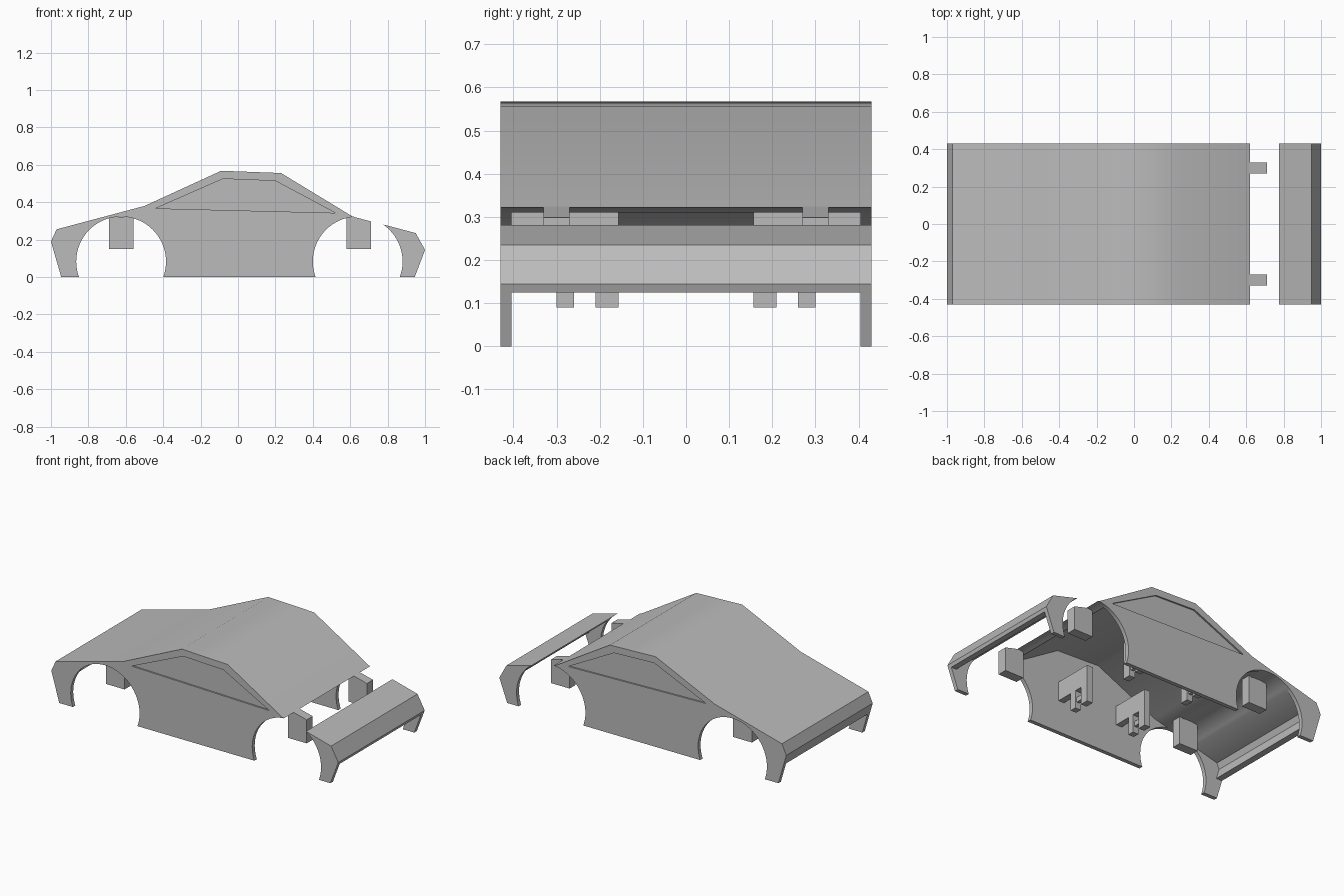
import bpy, bmesh, math

old = bpy.data.objects.get("Cube")
if old:
    bpy.data.objects.remove(old, do_unlink=True)

grey = bpy.data.materials.new("body_grey")
grey.use_nodes = True
COLOR = (0.5, 0.5, 0.5, 1)
grey.diffuse_color = COLOR
grey.node_tree.nodes["Principled BSDF"].inputs["Base Color"].default_value = COLOR


def prism(name, profile, y0, y1):
    """Extrude an x-z profile from y0 to y1."""
    bm = bmesh.new()
    face = bm.faces.new([bm.verts.new((x, y0, z)) for x, z in profile])
    out = bmesh.ops.extrude_face_region(bm, geom=[face])
    verts = [g for g in out["geom"] if isinstance(g, bmesh.types.BMVert)]
    bmesh.ops.translate(bm, verts=verts, vec=(0, y1 - y0, 0))
    bmesh.ops.recalc_face_normals(bm, faces=bm.faces)
    mesh = bpy.data.meshes.new(name)
    bm.to_mesh(mesh)
    bm.free()
    mesh.materials.append(grey)
    obj = bpy.data.objects.new(name, mesh)
    bpy.context.collection.objects.link(obj)
    return obj


def activate(obj):
    bpy.ops.object.select_all(action="DESELECT")
    obj.select_set(True)
    bpy.context.view_layer.objects.active = obj


def cut(obj, cutter):
    """Subtract the cutter and remove it."""
    cutter.hide_render = True
    activate(obj)
    mod = obj.modifiers.new("cut", "BOOLEAN")
    mod.operation = "DIFFERENCE"
    mod.solver = "EXACT"
    mod.object = cutter
    bpy.ops.object.modifier_apply(modifier=mod.name)
    bpy.data.objects.remove(cutter, do_unlink=True)


def block(x0, x1, z0, z1):
    return [(x0, z0), (x1, z0), (x1, z1), (x0, z1)]


HALF = 0.43     # half width of the body
INNER = 0.405   # half width inside the side walls

# Body: solid wedge silhouette
body = prism("body_shell", [
    (-0.945, 0), (-1, 0.19), (-0.97, 0.255), (-0.5, 0.38), (-0.09, 0.568),
    (0.23, 0.556), (0.61, 0.325), (0.95, 0.235), (1, 0.145), (0.945, 0)], -HALF, HALF)

# Hollow interior, open below both bumpers
cut(body, prism("cavity_cutter", [
    (-1.2, -0.1), (-1.2, 0.125), (-0.94, 0.125), (-0.96, 0.19), (-0.945, 0.226),
    (-0.49, 0.343), (-0.08, 0.532), (0.217, 0.52), (0.595, 0.292), (0.925, 0.205),
    (0.962, 0.145), (0.956, 0.125), (1.2, 0.125), (1.2, -0.1)], -INNER, INNER))

# Wheel arches right across the width
for cx in (-0.625, 0.64):
    ring = [(cx + 0.24 * math.cos(a), 0.083 + 0.24 * math.sin(a))
            for a in (i * math.tau / 64 for i in range(64))]
    cut(body, prism("arch_cutter", ring, -0.6, 0.6))

# Shallow side window recesses
WINDOW = [(-0.44, 0.367), (-0.08, 0.525), (0.2, 0.514), (0.52, 0.343)]
for side in (-1, 1):
    cut(body, prism("window_cutter", WINDOW, side * (HALF - 0.01), side * 0.5))

activate(body)
bpy.ops.object.shade_smooth_by_angle(angle=math.radians(30))

FRONT_MOUNT = [(0.58, 0.15), (0.71, 0.15), (0.71, 0.298), (0.615, 0.322), (0.58, 0.33)]
for side, label in ((-1, "right"), (1, "left")):
    # Wheel mounts hanging under the roof
    prism("rear_mount_" + label, block(-0.69, -0.56, 0.15, 0.322), side * 0.27, side * 0.33)
    prism("front_mount_" + label, FRONT_MOUNT, side * 0.27, side * 0.33)
    # Stepped inner brackets on the side walls
    for x, place in ((-0.23, "rear"), (0.19, "front")):
        tag = place + "_" + label
        prism("bracket_plate_" + tag, block(x - 0.02, x + 0.02, 0.2, 0.32), side * 0.157, side * 0.41)
        prism("bracket_leg_" + tag, block(x - 0.02, x + 0.02, 0.09, 0.2), side * 0.157, side * 0.21)
        prism("bracket_pin_" + tag, block(x - 0.02, x + 0.02, 0.09, 0.2), side * 0.26, side * 0.3)
        prism("bracket_bar_" + tag, block(x - 0.01, x + 0.01, 0.13, 0.16), side * 0.21, side * 0.26)
